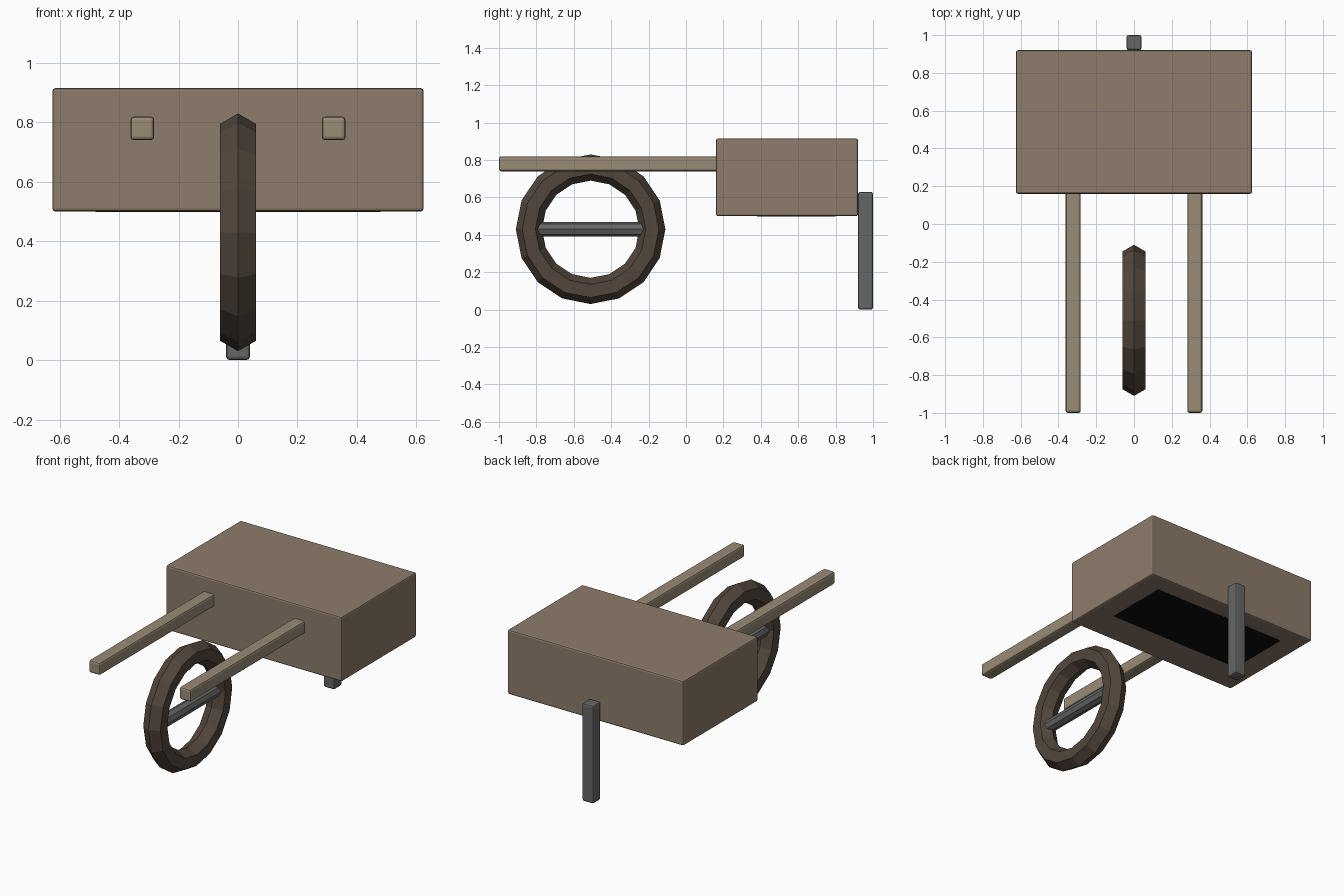
import bpy, math

if "Cube" in bpy.data.objects:
    bpy.data.objects.remove(bpy.data.objects["Cube"])


def material(name, rgb):
    m = bpy.data.materials.new(name)
    m.diffuse_color = (*rgb, 1)
    m.use_nodes = True
    m.node_tree.nodes["Principled BSDF"].inputs["Base Color"].default_value = m.diffuse_color
    return m


tray_wood = material("tray_wood", (0.27, 0.20, 0.145))
handle_wood = material("handle_wood", (0.32, 0.26, 0.18))
tyre_brown = material("tyre_brown", (0.085, 0.062, 0.045))
shadow = material("dark_panel", (0.004, 0.004, 0.004))
iron = material("iron", (0.13, 0.135, 0.13))


def block(name, low, high, mat, bevel=0.01):
    """Box between two corners with softly chamfered edges."""
    centre = [(a + b) / 2 for a, b in zip(low, high)]
    bpy.ops.mesh.primitive_cube_add(size=1, location=centre)
    o = bpy.context.object
    o.name = name
    o.scale = [b - a for a, b in zip(low, high)]
    bpy.ops.object.transform_apply(location=False, rotation=False, scale=True)
    o.data.materials.append(mat)
    if bevel:
        mod = o.modifiers.new("edge_bevel", 'BEVEL')
        mod.width = bevel
        mod.segments = 2
    return o


# Closed tray and the dark panel flush with its underside
block("tray", (-0.625, 0.16, 0.50), (0.625, 0.92, 0.915), tray_wood)
block("underside_panel", (-0.48, 0.38, 0.499), (0.48, 0.80, 0.52), shadow, 0)

# Two handles running into the tray front
for side, label in ((-1, "left"), (1, "right")):
    x = side * 0.322
    block(f"{label}_handle", (x - 0.04, -1.0, 0.74), (x + 0.04, 0.20, 0.82), handle_wood, 0.012)

# Single leg on the tray back
block("rear_leg", (-0.04, 0.92, 0.0), (0.04, 1.0, 0.63), iron, 0.012)

# Low-poly wheel: 16 segments, six-sided section
bpy.ops.mesh.primitive_torus_add(
    major_segments=16, minor_segments=6, major_radius=0.33, minor_radius=0.07,
    location=(0, -0.51, 0.43), rotation=(0, math.pi / 2, 0))
wheel = bpy.context.object
wheel.name = "wheel"
wheel.data.materials.append(tyre_brown)
bpy.ops.object.shade_flat()

# Bar across the wheel, ends buried in the rim
bpy.ops.mesh.primitive_cylinder_add(
    vertices=8, radius=0.04, depth=0.58,
    location=(0, -0.51, 0.43), rotation=(math.pi / 2, 0, 0))
bar = bpy.context.object
bar.name = "wheel_bar"
bar.data.materials.append(iron)
bpy.ops.object.shade_flat()
